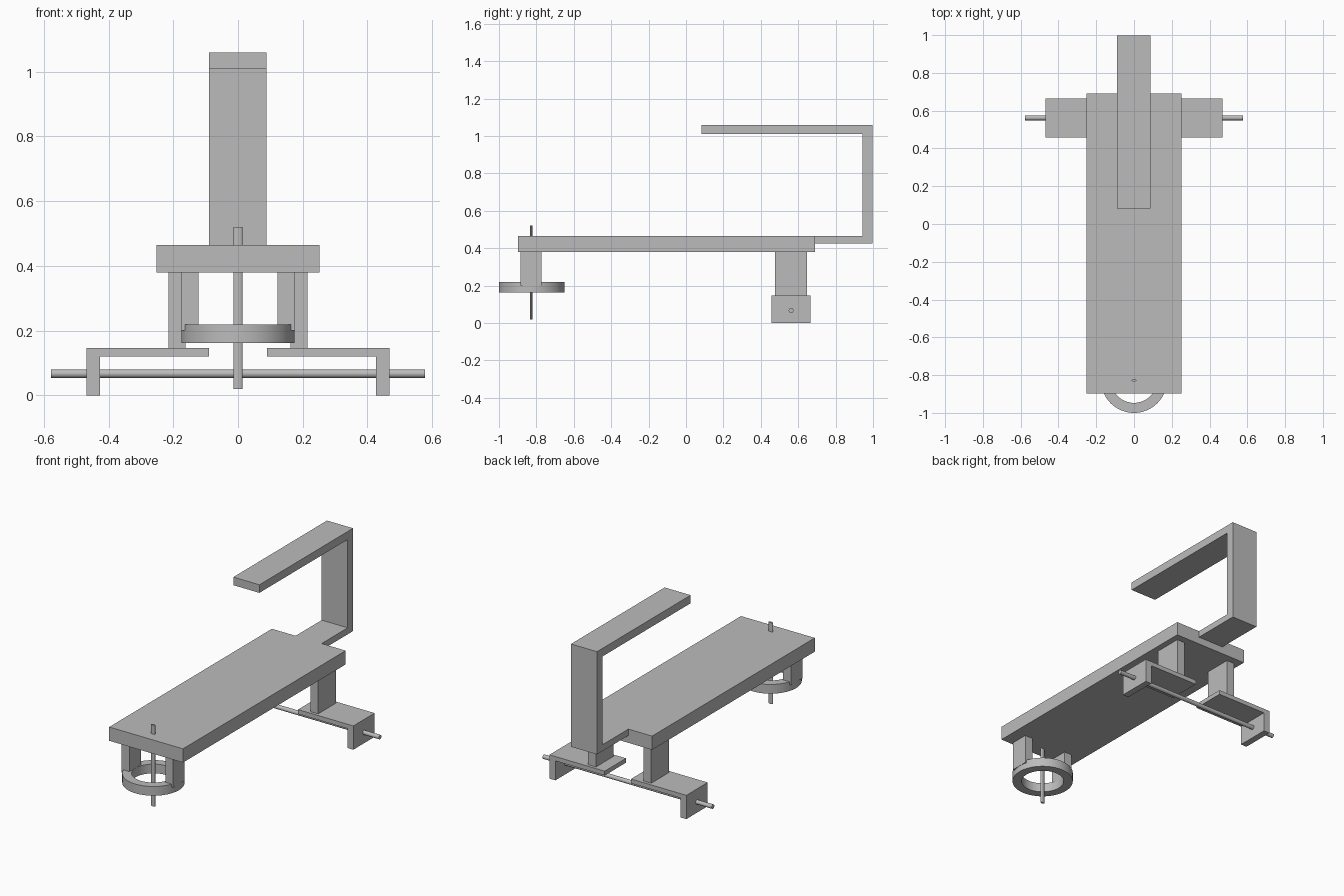
import bpy
import bmesh
import math
from mathutils import Matrix

cube = bpy.data.objects.get("Cube")
if cube:
    bpy.data.objects.remove(cube, do_unlink=True)

grey = bpy.data.materials.new("plain grey")
grey.use_nodes = True
colour = (0.5, 0.5, 0.5, 1)
grey.diffuse_color = colour
grey.node_tree.nodes["Principled BSDF"].inputs["Base Color"].default_value = colour


def finish(name, bm, smooth=False):
    bmesh.ops.recalc_face_normals(bm, faces=bm.faces)
    mesh = bpy.data.meshes.new(name)
    bm.to_mesh(mesh)
    bm.free()
    mesh.materials.append(grey)
    obj = bpy.data.objects.new(name, mesh)
    bpy.context.collection.objects.link(obj)
    if smooth:
        bpy.ops.object.select_all(action="DESELECT")
        obj.select_set(True)
        bpy.context.view_layer.objects.active = obj
        bpy.ops.object.shade_smooth_by_angle(angle=math.radians(35))
    return obj


def prism(name, outline, axis, low, high):
    """Extrude a closed outline along x (outline in y, z) or y (outline in x, z)."""
    bm = bmesh.new()
    place = (lambda a, b: (low, a, b)) if axis == "x" else (lambda a, b: (a, low, b))
    face = bm.faces.new([bm.verts.new(place(a, b)) for a, b in outline])
    new = bmesh.ops.extrude_face_region(bm, geom=[face])["geom"]
    step = (high - low, 0, 0) if axis == "x" else (0, high - low, 0)
    bmesh.ops.translate(bm, vec=step, verts=[v for v in new if isinstance(v, bmesh.types.BMVert)])
    return finish(name, bm)


def box(name, x, y, z):
    return prism(name, [(x[0], z[0]), (x[1], z[0]), (x[1], z[1]), (x[0], z[1])], "y", *y)


def rod(name, length, matrix):
    bm = bmesh.new()
    bmesh.ops.create_cone(bm, cap_ends=True, segments=32, radius1=1, radius2=1,
                          depth=length, matrix=matrix)
    return finish(name, bm, True)


# Long flat deck
box("deck", (-0.252, 0.252), (-0.897, 0.691), (0.38, 0.465))

# Bent arm rising behind the deck and reaching forward
prism("rear_arm", [(0.691, 0.425), (0.997, 0.425), (0.997, 1.06), (0.083, 1.06),
                   (0.083, 1.01), (0.945, 1.01), (0.945, 0.465), (0.691, 0.465)],
      "x", -0.09, 0.088)

# Paired posts and angled axle brackets
for side, s in (("left", 1), ("right", -1)):
    box(f"front_post_{side}", (s * 0.122, s * 0.176), (-0.884, -0.772), (0.2, 0.38))
    box(f"rear_post_{side}", (s * 0.162, s * 0.215), (0.475, 0.647), (0.145, 0.38))
    bracket = [(0.09, 0.12), (0.427, 0.12), (0.427, 0), (0.468, 0), (0.468, 0.147), (0.09, 0.147)]
    prism(f"axle_bracket_{side}", [(s * x, z) for x, z in bracket], "y", 0.457, 0.665)

# Axle through both brackets
rod("axle", 1.156, Matrix.Translation((0, 0.562, 0.067)) @ Matrix.Rotation(math.pi / 2, 4, "Y")
    @ Matrix.Diagonal((0.013, 0.013, 1, 1)))

# Flattened upright pin through the front of the deck
rod("front_pin", 0.502, Matrix.Translation((0, -0.828, 0.27))
    @ Matrix.Diagonal((0.014, 0.006, 1, 1)))

# Open ring carried by the front posts, spun from a rectangular section
bm = bmesh.new()
section = [bm.verts.new((r, -0.825, z)) for r, z in
           ((0.122, 0.162), (0.175, 0.162), (0.175, 0.219), (0.122, 0.219))]
edges = [bm.edges.new((section[i], section[(i + 1) % 4])) for i in range(4)]
bmesh.ops.spin(bm, geom=section + edges, cent=(0, -0.825, 0), axis=(0, 0, 1),
               angle=math.tau, steps=64, use_merge=True)
bmesh.ops.remove_doubles(bm, verts=bm.verts, dist=0.0001)
finish("front_ring", bm, True)
